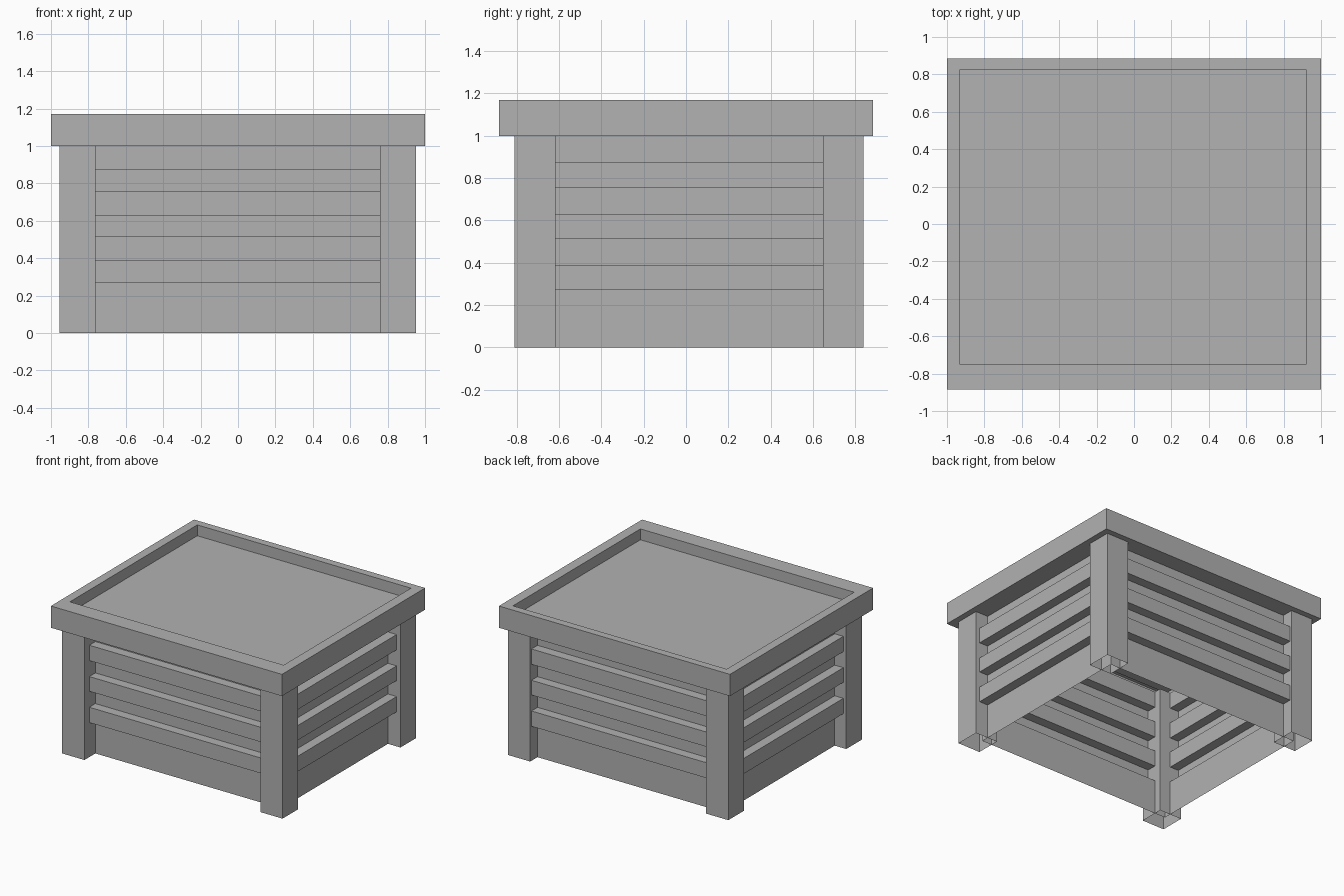
import bpy
import bmesh

cube = bpy.data.objects.get("Cube")
if cube:
    bpy.data.objects.remove(cube, do_unlink=True)

# Single flat grey
GREY = (0.445, 0.445, 0.445, 1)
grey = bpy.data.materials.new("plain_grey")
grey.use_nodes = True
grey.diffuse_color = GREY
grey.node_tree.nodes["Principled BSDF"].inputs["Base Color"].default_value = GREY


def inset(rect, d):
    x0, x1, y0, y1 = rect
    return x0 + d, x1 - d, y0 + d, y1 - d


def loft(name, rings, cap=False):
    """Skin a stack of (rectangle, height) rings, optionally closing the last."""
    bm = bmesh.new()
    loops = []
    for (x0, x1, y0, y1), z in rings:
        corners = ((x0, y0), (x1, y0), (x1, y1), (x0, y1))
        loops.append([bm.verts.new((x, y, z)) for x, y in corners])
    for a, b in zip(loops, loops[1:]):
        for i in range(4):
            j = (i + 1) % 4
            bm.faces.new((a[i], a[j], b[j], b[i]))
    if cap:
        bm.faces.new(loops[-1])
    mesh = bpy.data.meshes.new(name)
    bm.to_mesh(mesh)
    bm.free()
    mesh.materials.append(grey)
    obj = bpy.data.objects.new(name, mesh)
    bpy.context.collection.objects.link(obj)
    return obj


SLAT = (-0.93, 0.92, -0.75, 0.825)   # plane of the raised slats
PANEL = inset(SLAT, 0.075)           # plane of the set-back boards
POSTS = (-0.955, 0.953, -0.81, 0.84)
LID = (-1, 1, -0.885, 0.885)
BODY_TOP, LID_TOP, LID_FLOOR = 1.0, 1.17, 1.085

# Slatted walls: thin stepped shell, open below
steps = [(PANEL, 0)]
for low, high in ((0.27, 0.39), (0.515, 0.63), (0.755, 0.875)):
    steps += [(PANEL, low), (SLAT, low), (SLAT, high), (PANEL, high)]
steps.append((PANEL, BODY_TOP))
loft("slatted_walls", steps)

# Hollow corner posts
px0, px1, py0, py1 = POSTS
W = 0.193
for side, xa, xb in (("right", px0, px0 + W), ("left", px1 - W, px1)):
    for end, ya, yb in (("front", py0, py0 + W), ("back", py1 - W, py1)):
        rect = (xa, xb, ya, yb)
        loft(f"{end}_{side}_post", [(rect, 0), (rect, BODY_TOP)])

# Lid with raised rim and sunken top
loft("lid", [(PANEL, BODY_TOP), (LID, BODY_TOP), (LID, LID_TOP),
             (SLAT, LID_TOP), (SLAT, LID_FLOOR)], cap=True)
